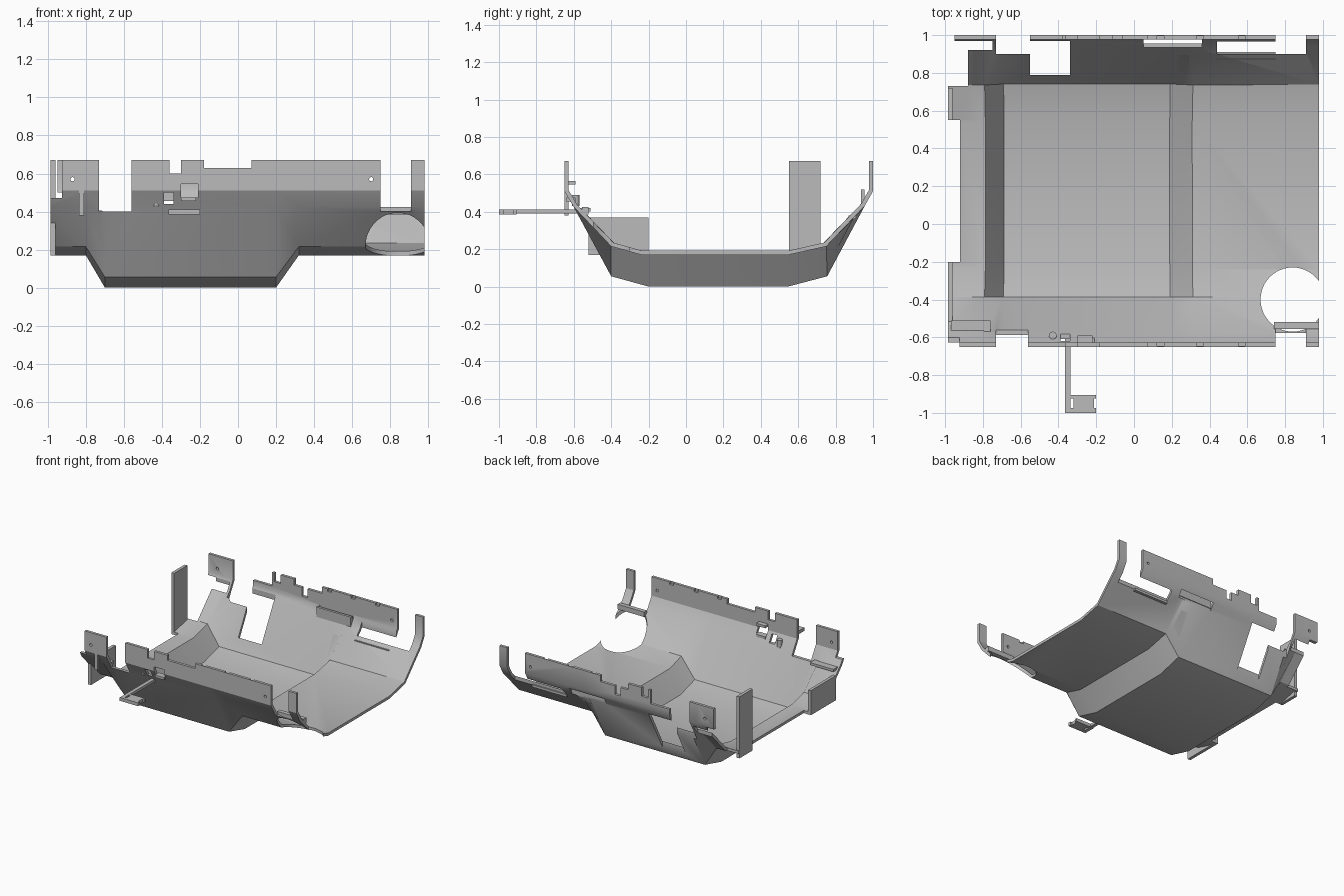
import bpy, bmesh

cube = bpy.data.objects.get("Cube")
if cube:
    bpy.data.objects.remove(cube)

grey = bpy.data.materials.new("plain grey")
grey.use_nodes = True
colour = (0.5, 0.5, 0.5, 1)
grey.diffuse_color = colour
grey.node_tree.nodes["Principled BSDF"].inputs["Base Color"].default_value = colour


def make_object(name, bm):
    mesh = bpy.data.meshes.new(name)
    bm.to_mesh(mesh)
    bm.free()
    mesh.materials.append(grey)
    obj = bpy.data.objects.new(name, mesh)
    bpy.context.scene.collection.objects.link(obj)
    return obj


def box(name, x, y, z):
    bm = bmesh.new()
    bmesh.ops.create_cube(bm, size=1)
    for v in bm.verts:
        for axis, span in enumerate((x, y, z)):
            v.co[axis] = span[0] if v.co[axis] < 0 else span[1]
    return make_object(name, bm)


def cylinder(name, centre, radius, height, upright=True):
    bm = bmesh.new()
    bmesh.ops.create_cone(bm, cap_ends=True, segments=48 if upright else 16,
                          radius1=radius, radius2=radius, depth=height)
    obj = make_object(name, bm)
    obj.location = centre
    if not upright:
        obj.rotation_euler.x = 1.5708
    return obj


def apply(obj, mod):
    bpy.context.view_layer.objects.active = obj
    bpy.ops.object.modifier_apply(modifier=mod.name)


def cut(obj, cutter):
    cutter.hide_render = True
    bpy.context.view_layer.update()
    mod = obj.modifiers.new("cut", 'BOOLEAN')
    mod.operation = 'DIFFERENCE'
    mod.solver = 'EXACT'
    mod.object = cutter
    apply(obj, mod)
    bpy.data.objects.remove(cutter)


# Tray shell: lofted shallow and deep cross-sections
front_lip = [(-.65, .67), (-.65, .51), (-.6, .425)]
back_lip = [(.955, .43), (1, .51), (1, .67)]
shallow = front_lip + [(-.4, .215), (-.24, .17), (.55, .17), (.75, .215)] + back_lip
deep = front_lip + [(-.4, .055), (-.2, 0), (.545, 0), (.755, .055)] + back_lip
sections = [(-.985, shallow), (-.8, shallow), (-.7, deep),
            (.2, deep), (.32, shallow), (.98, shallow)]
bm = bmesh.new()
rows = [[bm.verts.new((x, y, z)) for y, z in profile] for x, profile in sections]
for a, b in zip(rows, rows[1:]):
    for j in range(len(a) - 1):
        bm.faces.new((a[j], a[j + 1], b[j + 1], b[j]))
tray = make_object("tray_shell", bm)
solid = tray.modifiers.new("thickness", 'SOLIDIFY')
solid.thickness = .022
solid.offset = -1
solid.use_even_offset = True
apply(tray, solid)

FRONT, BACK, ALL = (-1.1, -.3), (.8, 1.1), (-.2, 1)
cuts = [
    # front wall gaps, steps and window
    ((-.73, -.56), FRONT, (.4, 1)),
    ((.75, .91), FRONT, (.4, 1)),
    ((-.18, .07), FRONT, (.63, 1)),
    ((-.36, -.3), FRONT, (.6, 1)),
    ((-1.1, -.925), FRONT, (.47, 1)),
    ((-.3, -.21), FRONT, (.475, .545)),
    ((-.39, -.34), FRONT, (.44, .5)),
    # back wall gaps, steps and openings
    ((-1.1, -.88), (.73, 1.1), (-.2, .5)),
    ((-1.1, -.95), (.73, 1.1), ALL),
    ((-.88, -.75), (.92, .975), (-.2, .5)),
    ((-.73, -.55), (.9, 1.1), ALL),
    ((-.55, -.34), (.79, .97), (-.2, .5)),
    ((-.56, -.38), BACK, (.56, 1)),
    ((-.36, -.3), BACK, (.6, 1)),
    ((-.18, .07), BACK, (.62, 1)),
    ((-.11, -.06), BACK, (.55, 1)),
    ((.05, .36), (.95, .982), (.3, .52)),
    ((.44, .75), (.9, .965), (.2, .5)),
    ((.75, .91), (.9, 1.1), ALL),
    # left edge recess
    ((-1.1, -.92), (-.2, .55), ALL),
]
for x, y, z in cuts:
    cut(tray, box("cutter", x, y, z))

# Small notches along the inner rims
for x in (.14, .35, .57):
    for y in (-.635, .985):
        cut(tray, box("cutter", (x - .018, x + .018), (y - .01, y + .01), (.65, .7)))

# Round corner opening and fixing holes
cut(tray, cylinder("cutter", (.84, -.4, .3), .17, .8))
for x in (-.87, .7):
    for y in (-.64, .99):
        cut(tray, cylinder("cutter", (x, y, .57), .011, .1, upright=False))

# Upright plates on the left edge
box("back_left_pillar", (-.985, -.96), (.55, .72), (.17, .67))
box("front_left_side_plate", (-.985, -.96), (-.52, -.2), (.17, .37))

# Ledges and tabs
box("front_left_ledge", (-.97, -.76), (-.57, -.51), (.4, .42))
box("front_left_tab", (-.835, -.81), (-.65, -.628), (.38, .54))
box("front_right_ledge", (.74, .98), (-.555, -.52), (.385, .425))
box("back_right_ledge", (.44, .75), (.87, .91), (.36, .38))
box("back_middle_ledge", (.05, .36), (.935, .955), (.44, .52))
box("window_sill", (-.3, -.22), (-.64, -.59), (.455, .475))
box("window_head", (-.3, -.22), (-.64, -.59), (.545, .565))
cylinder("front_peg", (-.43, -.59, .46), .02, .06)

# Forward arm with its slotted end plate
box("front_arm", (-.365, -.335), (-.91, -.57), (.39, .412))
end_plate = box("arm_end_plate", (-.365, -.2), (-1, -.905), (.385, .412))
for x in ((-.335, -.32), (-.212, -.19)):
    cut(end_plate, box("cutter", x, (-.975, -.925), (.3, .5)))

# Smooth the gentle bends of the shell and the peg
bpy.ops.object.select_all(action='DESELECT')
for name in ("tray_shell", "front_peg"):
    obj = bpy.data.objects[name]
    obj.select_set(True)
    bpy.context.view_layer.objects.active = obj
bpy.ops.object.shade_smooth_by_angle(angle=.52)
